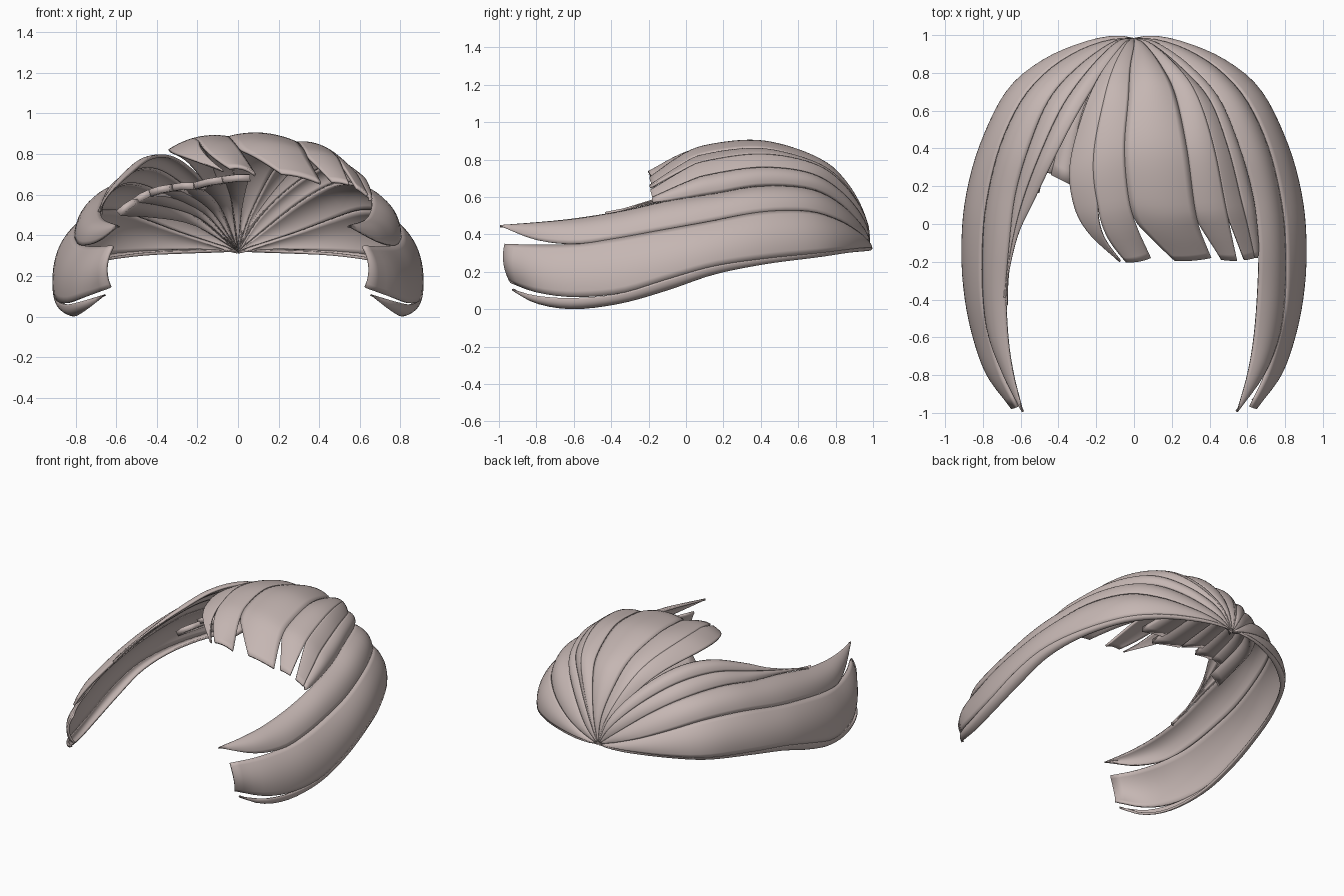
import bpy, bmesh, math
from mathutils import Vector

if "Cube" in bpy.data.objects:
    bpy.data.objects.remove(bpy.data.objects["Cube"])

hair = bpy.data.materials.new("dusty_rose_hair")
hair.diffuse_color = (0.56, 0.47, 0.45, 1)
hair.use_nodes = True
hair.node_tree.nodes["Principled BSDF"].inputs["Base Color"].default_value = hair.diffuse_color

ROOT = (0, .985, .32)      # every lock grows from this point at the back
CENTRE = Vector((0, .1, .25))

# Guide curves of the right side, from the bottom edge upward
bottom = [ROOT, (.1, .99, .315), (.25, .955, .31), (.46, .85, .30), (.65, .68, .275), (.78, .42, .24),
          (.845, .15, .185), (.86, -.1, .1), (.85, -.35, .03), (.81, -.6, .0), (.75, -.8, .03), (.66, -.93, .1)]
low = [ROOT, (.1, .997, .33), (.26, .965, .33), (.48, .87, .32), (.67, .71, .3), (.815, .42, .27),
       (.89, .15, .23), (.913, -.1, .16), (.9, -.35, .085), (.85, -.6, .065), (.77, -.8, .09), (.63, -.94, .14)]
low_tip = low[:9] + [(.85, -.6, .06), (.78, -.8, .072), (.66, -.93, .108)]
mid = [ROOT, (.15, .97, .37), (.3, .915, .42), (.46, .81, .48), (.6, .65, .525), (.715, .4, .52),
       (.785, .1, .465), (.805, -.15, .42), (.8, -.4, .375), (.76, -.6, .35), (.7, -.8, .345), (.62, -.97, .35)]
mid_tip = mid[:9] + [(.77, -.6, .35), (.69, -.8, .37), (.55, -.995, .445)]
upper = [ROOT, (.12, .96, .42), (.3, .83, .56), (.45, .66, .645), (.56, .4, .66), (.63, .15, .62),
         (.66, -.1, .58), (.655, -.35, .525), (.635, -.6, .485), (.6, -.8, .465), (.545, -.995, .45)]

# Guide curves of the fringe, from right to left
fringe_side = upper[:7] + [(.655, -.18, .57)]
fringe_r = [ROOT, (.1, .95, .48), (.25, .83, .63), (.4, .66, .73), (.5, .4, .76), (.57, .12, .72),
            (.6, 0, .68), (.64, -.18, .6)]
fringe_c = [ROOT, (.06, .95, .5), (.15, .83, .68), (.22, .68, .78), (.28, .4, .86), (.32, .1, .83),
            (.35, -.03, .77), (.41, -.18, .66)]
fringe_m = [ROOT, (0, .945, .5), (-.02, .83, .68), (-.03, .66, .81), (-.05, .4, .885), (-.03, .15, .87),
            (.01, 0, .82), (.09, -.18, .7)]
fringe_l = [ROOT, (-.07, .95, .48), (-.17, .81, .66), (-.26, .62, .77), (-.34, .32, .82), (-.32, .1, .81),
            (-.24, -.05, .78), (-.08, -.2, .72)]
# Free inner edge of the swept lock on the left
swept = [ROOT, (-.06, .95, .5), (-.16, .81, .66), (-.3, .58, .78), (-.42, .35, .79), (-.53, .12, .71),
         (-.61, -.05, .63), (-.66, -.25, .56), (-.68, -.42, .51)]


def mirrored(g):
    return [(-x, y, z) for x, y, z in g]


def sample(g, n):
    """Smooth curve through the guide, resampled evenly by length."""
    p = [Vector(v) for v in g]
    p = [2 * p[0] - p[1]] + p + [2 * p[-1] - p[-2]]
    dense = []
    for i in range(1, len(p) - 2):
        a, b, c, d = p[i - 1:i + 3]
        for k in range(12):
            t = k / 12
            dense.append(.5 * (2 * b + (c - a) * t + (2 * a - 5 * b + 4 * c - d) * t * t
                               + (3 * b - a - 3 * c + d) * t ** 3))
    dense.append(p[-2])
    acc = [0]
    for a, b in zip(dense, dense[1:]):
        acc.append(acc[-1] + (b - a).length)
    out, j = [], 0
    for i in range(n + 1):
        want = acc[-1] * i / n
        while j < len(acc) - 2 and acc[j + 1] < want:
            j += 1
        out.append(dense[j].lerp(dense[j + 1], (want - acc[j]) / max(acc[j + 1] - acc[j], 1e-6)))
    return out


def lock(name, ga, gb, bulge=.035, root=(0, 1), tip=None, t0=.75, n=40, m=10, thick=.014):
    """Bulged sheet between two guides; root/tip give the covered share of its width."""
    tip = tip or root
    A, B = sample(ga, n), sample(gb, n)
    bm = bmesh.new()
    rows = []
    for i in range(n + 1):
        t = i / n
        f = max(0, (t - t0) / (1 - t0))
        s0 = root[0] + (tip[0] - root[0]) * f
        s1 = root[1] + (tip[1] - root[1]) * f
        mid_i, lo, hi = (A[i] + B[i]) / 2, max(i - 1, 0), min(i + 1, n)
        across = B[i] - A[i]
        nor = (A[hi] + B[hi] - A[lo] - B[lo]).cross(across)
        if nor.length > 1e-9:
            nor.normalize()
        if nor.dot(mid_i - CENTRE) < 0:
            nor.negate()
        h = min(bulge * min(1, t * 3), across.length * .22)
        row = []
        for k in range(m + 1):
            s = s0 + (s1 - s0) * k / m
            row.append(bm.verts.new(A[i] + across * s + nor * h * 4 * s * (1 - s)))
        rows.append(row)
    for r, q in zip(rows, rows[1:]):
        for k in range(m):
            bm.faces.new((r[k], r[k + 1], q[k + 1], q[k]))
    bmesh.ops.remove_doubles(bm, verts=bm.verts, dist=.0004)
    bm.normal_update()
    # turn the sheet so its face points away from the head
    if sum(fc.normal.dot(fc.calc_center_median() - CENTRE) * fc.calc_area() for fc in bm.faces) < 0:
        bmesh.ops.reverse_faces(bm, faces=bm.faces)
    me = bpy.data.meshes.new(name)
    bm.to_mesh(me)
    bm.free()
    me.materials.append(hair)
    ob = bpy.data.objects.new(name, me)
    bpy.context.collection.objects.link(ob)
    sol = ob.modifiers.new("thickness", 'SOLIDIFY')
    sol.thickness, sol.offset = thick, -1
    bpy.ops.object.select_all(action='DESELECT')
    ob.select_set(True)
    bpy.context.view_layer.objects.active = ob
    bpy.ops.object.shade_smooth_by_angle(angle=math.radians(40))
    return ob


# Side locks, on both sides; the left upper tip sits a little further out
left_top = mirrored(upper[:7]) + [(-.678, -.35, .525), (-.668, -.6, .485), (-.64, -.8, .465), (-.59, -.995, .45)]
left_mid_tip = mirrored(mid_tip[:-1]) + [(-.595, -.995, .445)]
for side, flip in (("right", list), ("left", mirrored)):
    lock(side + "_bottom_lock", flip(bottom), flip(low_tip), .03)
    lock(side + "_middle_lock", flip(low), flip(mid), .035)
lock("right_upper_lock", mid_tip, upper, .035)
lock("left_upper_lock", left_mid_tip, left_top, .035)

# Fringe locks with notched tips
lock("fringe_side_lock", fringe_side, fringe_r, .025)
lock("fringe_right_outer", fringe_c, fringe_r, .035, (.6, 1), (.74, 1), .82)
lock("fringe_right_inner", fringe_c, fringe_r, .035, (0, .6), (.2, .56), .85)
lock("fringe_centre", fringe_m, fringe_c, .03, (0, 1), (.38, 1), .84)
lock("fringe_left_inner", fringe_l, fringe_m, .03, (.45, 1), (.2, 1), .76)
lock("fringe_left_outer", fringe_l, fringe_m, .03, (0, .45), (0, .03), .76)

# Swept locks on the left, in two strips that close to a point
left_upper = left_top[:8] + [(-.68, -.43, .508)]
between = [tuple((Vector(a) + Vector(b)) / 2 * 1.01) for a, b in zip(left_upper, swept)]
between[0], between[-1] = ROOT, (-.68, -.425, .509)
lock("swept_lock_outer", left_upper, between, .015)
lock("swept_lock_inner", between, swept, .025)

# Short under-layer with blocky, stepped ends
ends = [(-.6, .16, .52), (-.52, .22, .58), (-.44, .26, .625), (-.34, .26, .65),
        (-.22, .2, .66), (-.08, .14, .69), (.06, .14, .7)]


def under_guide(e, shift=0):
    x, y, z = e
    return [ROOT, (x * .4, .88, .34 + (z - .32) * .6), (x * .78, .62, z - .01), (x, y + shift, z)]


for i, (a, b) in enumerate(zip(ends, ends[1:])):
    d = .06 * (i % 2)
    lock("under_lock_%d" % (i + 1), under_guide(a, d), under_guide(b, d - .05), .004, n=16, m=2, thick=.035)
